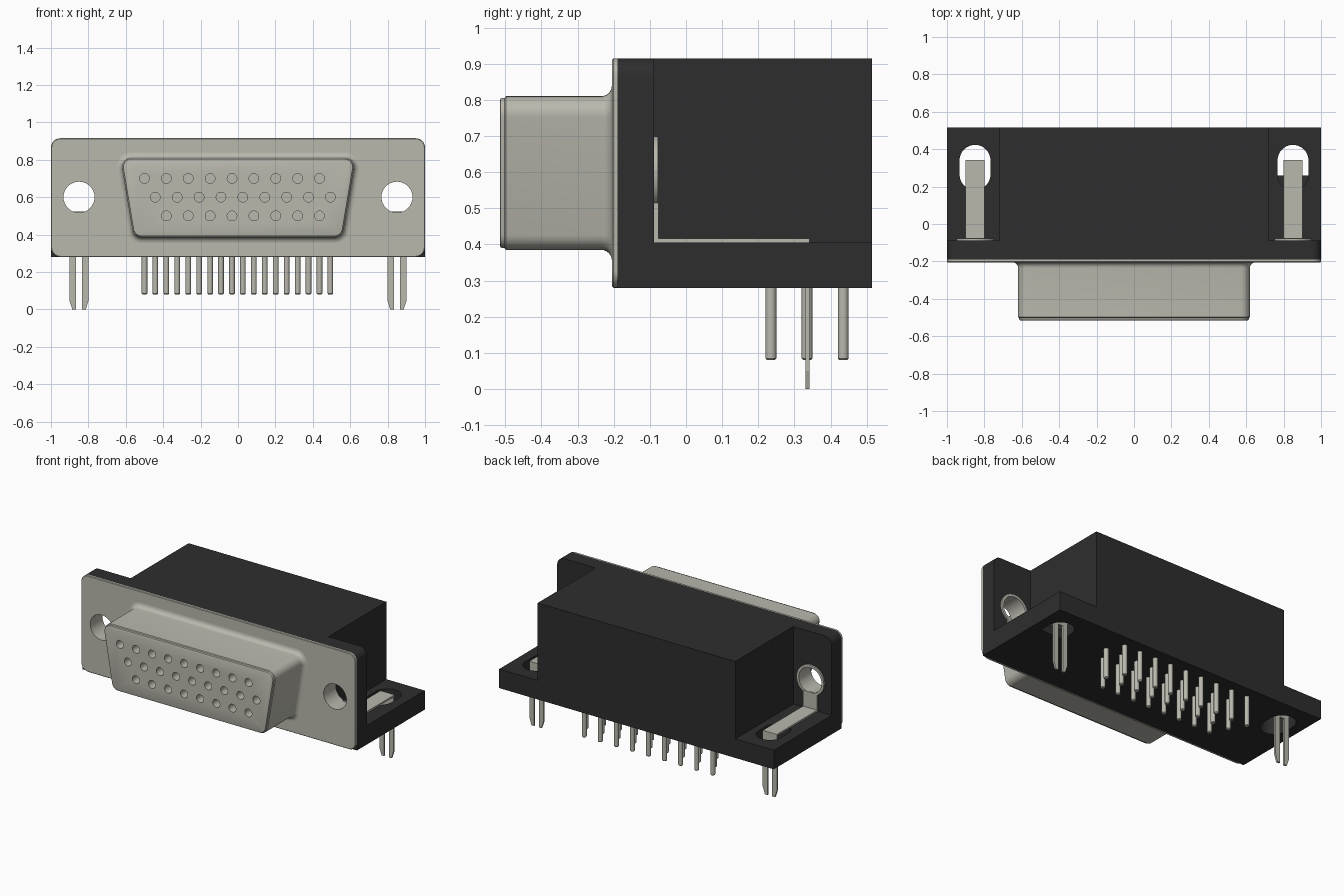
import bpy, bmesh, math
from mathutils import Vector

if "Cube" in bpy.data.objects:
    bpy.data.objects.remove(bpy.data.objects["Cube"])


def material(name, rgb, rough, metal):
    m = bpy.data.materials.new(name)
    m.use_nodes = True
    m.diffuse_color = (*rgb, 1)
    node = m.node_tree.nodes["Principled BSDF"]
    node.inputs["Base Color"].default_value = (*rgb, 1)
    node.inputs["Roughness"].default_value = rough
    node.inputs["Metallic"].default_value = metal
    return m


METAL = material("warm grey metal", (0.49, 0.48, 0.42), 0.5, 0.0)
BLACK = material("black plastic", (0.027, 0.027, 0.027), 0.6, 0.0)


def rounded(core, r, seg=8):
    """Outline at distance r around a convex counter-clockwise core."""
    pts = []
    n = len(core)
    for i in range(n):
        a, b, c = (Vector(core[(i + k) % n]) for k in (-1, 0, 1))
        d1, d2 = b - a, c - b
        start = math.atan2(-d1.x, d1.y)
        turn = (math.atan2(-d2.x, d2.y) - start) % math.tau
        for k in range(seg + 1):
            t = start + turn * k / seg
            pts.append((b.x + r * math.cos(t), b.y + r * math.sin(t)))
    return pts


def rect(x0, x1, y0, y1):
    return [(x0, y0), (x1, y0), (x1, y1), (x0, y1)]


def circle(x, y, r, n=32):
    return [(x + r * math.cos(math.tau * k / n), y + r * math.sin(math.tau * k / n)) for k in range(n)]


def solid(name, mat, axis, parts, capped=True):
    """Each part is a list of (position along axis, outline) rings to loft."""
    bm = bmesh.new()
    for rings in parts:
        loops = []
        for h, outline in rings:
            loops.append([bm.verts.new((u, h, v) if axis == "y" else (u, v, h)) for u, v in outline])
        n = len(loops[0])
        pairs = list(zip(loops, loops[1:]))
        if capped:
            bm.faces.new(loops[0])
            bm.faces.new(loops[-1])
        else:
            pairs.append((loops[-1], loops[0]))
        for a, b in pairs:
            for k in range(n):
                j = (k + 1) % n
                bm.faces.new((a[k], a[j], b[j], b[k]))
    bmesh.ops.recalc_face_normals(bm, faces=bm.faces)
    me = bpy.data.meshes.new(name)
    bm.to_mesh(me)
    bm.free()
    me.materials.append(mat)
    ob = bpy.data.objects.new(name, me)
    bpy.context.collection.objects.link(ob)
    return ob


def prism(outline, lo, hi):
    return [(lo, outline), (hi, outline)]


def cut(ob, cutter):
    """Apply a boolean difference and drop the cutter."""
    mod = ob.modifiers.new("cut", "BOOLEAN")
    mod.operation = "DIFFERENCE"
    mod.solver = "EXACT"
    mod.object = cutter
    deps = bpy.context.evaluated_depsgraph_get()
    me = bpy.data.meshes.new_from_object(ob.evaluated_get(deps))
    ob.modifiers.clear()
    ob.data = me
    bpy.data.objects.remove(cutter)


def smooth(ob, angle=35):
    ob.data.polygons.foreach_set("use_smooth", [True] * len(ob.data.polygons))
    ob.data.set_sharp_from_angle(angle=math.radians(angle))


SIDES = (-1, 1)
BOLT_X, BOLT_Z, BOLT_R = 0.85, 0.6, 0.083

# Plastic housing
solid("housing_block", BLACK, "z", [prism(rect(-0.72, 0.72, -0.1, 0.515), 0.4, 0.915)])
base = solid("housing_base", BLACK, "z", [prism(rect(-1, 1, -0.19, 0.515), 0.28, 0.405)])
slots = [prism(rounded([(s * BOLT_X, 0.265), (s * BOLT_X, 0.34)], BOLT_R, 14), 0.2, 0.5) for s in SIDES]
cut(base, solid("slot_cutter", BLACK, "z", slots))
smooth(base)
solid("slot_ledge", BLACK, "z", [prism(rect(0.768, 0.932, 0.18, 0.26), 0.28, 0.34)])

# Mounting flange and its metal face plate
corner_core = rect(-0.95, 0.95, 0.33, 0.865)
flange = solid("housing_flange", BLACK, "y", [prism(rounded(corner_core, 0.05), -0.19, -0.088)])
plate = solid("face_plate", METAL, "y", [[
    (-0.19, rounded(corner_core, 0.05)),
    (-0.201, rounded(corner_core, 0.05)),
    (-0.205, rounded(corner_core, 0.046))]])
for ob, r in ((flange, 0.1), (plate, BOLT_R)):
    bolts = [prism(circle(s * BOLT_X, BOLT_Z, r), -0.4, 0.1) for s in SIDES]
    cut(ob, solid("bolt_cutter", METAL, "y", bolts))
    smooth(ob)

# Socket shell: flared root, straight wall, small stepped lip
core = [(-0.515, 0.435), (0.515, 0.435), (0.57, 0.76), (-0.57, 0.76)]
steps = [(-0.198, 0.08)]
for k in range(7):
    a = math.pi / 2 * k / 6
    steps.append((-0.235 + 0.03 * math.cos(a), 0.08 - 0.03 * math.sin(a)))
steps += [(-0.498, 0.05), (-0.502, 0.045), (-0.509, 0.045), (-0.513, 0.043), (-0.515, 0.038)]
shell = solid("socket_shell", METAL, "y", [[(y, rounded(core, r)) for y, r in steps]])

# Contact grid: three staggered rows of holes, each feeding a row of pins
PITCH = 0.117
ROWS = [(0.7, 0.435, -0.5, 9), (0.6, 0.335, -0.442, 9), (0.5, 0.235, -0.383, 8)]
holes, pins = [], []
for z, y, x0, count in ROWS:
    for k in range(count):
        x = x0 + PITCH * k
        holes.append(prism(circle(x, z, 0.026, 20), -0.6, -0.44))
        pins.append([(0.08, circle(x, y, 0.011, 16)), (0.085, circle(x, y, 0.015, 16)),
                     (0.29, circle(x, y, 0.015, 16))])
cut(shell, solid("contact_cutter", METAL, "y", holes))
smooth(shell)
smooth(solid("contact_pins", METAL, "z", pins))

# Board-lock bracket on each side: eyelet, neck, strap, forked prongs
for s, side in zip(SIDES, ("right", "left")):
    c = s * BOLT_X
    inner, outer = circle(c, BOLT_Z, BOLT_R), circle(c, BOLT_Z, 0.1)
    smooth(solid(side + "_eyelet", METAL, "y",
                 [[(-0.191, inner), (-0.077, inner), (-0.077, outer), (-0.191, outer)]], capped=False))
    solid(side + "_bracket_neck", METAL, "y", [prism(rect(c - 0.051, c + 0.051, 0.405, 0.522), -0.088, -0.076)])
    solid(side + "_bracket_strap", METAL, "z", [prism(rect(c - 0.051, c + 0.051, -0.088, 0.342), 0.406, 0.417)])
    half = [(0.017, 0.31), (0.017, 0.0), (0.036, 0.0), (0.052, 0.05), (0.052, 0.412)]
    fork = [(c + u, v) for u, v in half] + [(c - u, v) for u, v in reversed(half)]
    solid(side + "_board_lock", METAL, "y", [prism(fork, 0.33, 0.342)])
